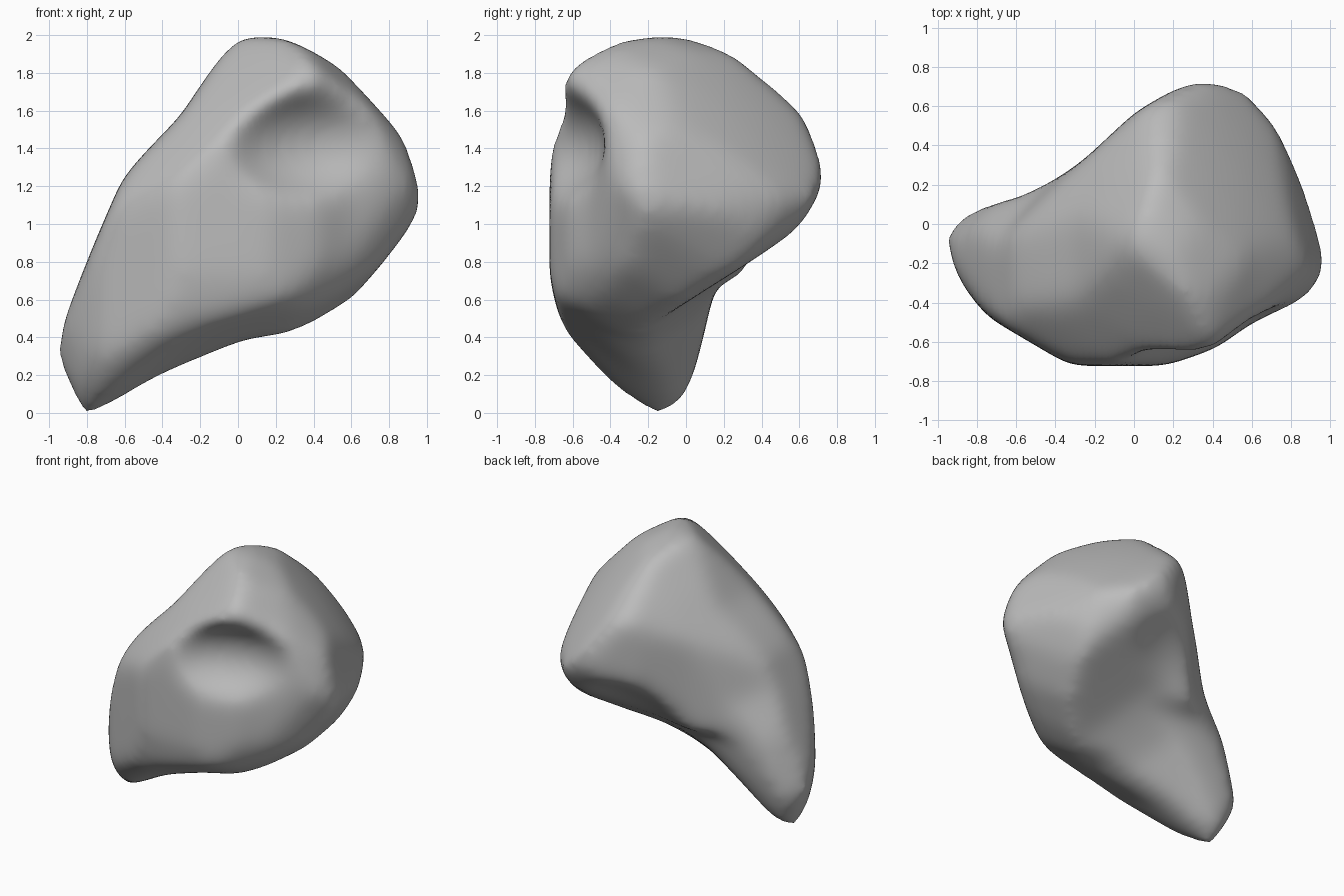
import bpy, bmesh
from math import sin, cos, radians
from mathutils import Vector

if "Cube" in bpy.data.objects:
    bpy.data.objects.remove(bpy.data.objects["Cube"])

CENTRE = Vector((0, 0, 1))
GROW = 1.01       # allowance for wear over the whole outline
SHARPEN = 0.38    # extra allowance at the tight bends


def mesh_object(name, bm):
    """Turn a bmesh into a linked object with outward normals."""
    bmesh.ops.recalc_face_normals(bm, faces=bm.faces)
    mesh = bpy.data.meshes.new(name)
    bm.to_mesh(mesh)
    bm.free()
    obj = bpy.data.objects.new(name, mesh)
    bpy.context.scene.collection.objects.link(obj)
    return obj


def profile_prism(name, turn, tilt, outline):
    """Long prism through the centre, seen end-on from the given turn and tilt."""
    turn, tilt = radians(turn), radians(tilt)
    right = Vector((cos(turn), sin(turn), 0))
    outward = Vector((sin(turn) * cos(tilt), -cos(turn) * cos(tilt), sin(tilt)))
    up = outward.cross(right)
    points = [Vector(p) for p in outline]
    bm = bmesh.new()
    corners = []
    for i, p in enumerate(points):
        middle = (points[i - 1] + points[(i + 1) % len(points)]) / 2
        q = (p + (p - middle) * SHARPEN) * GROW
        corners.append(bm.verts.new(CENTRE + right * q.x + up * q.y - outward * 3))
    cap = bm.faces.new(corners)
    result = bmesh.ops.extrude_face_region(bm, geom=[cap], use_keep_orig=True)
    moved = [g for g in result["geom"] if isinstance(g, bmesh.types.BMVert)]
    bmesh.ops.translate(bm, verts=moved, vec=outward * 6)
    return mesh_object(name, bm)


def ball(name, centre, radii):
    """Ellipsoid used as a cutter."""
    bm = bmesh.new()
    bmesh.ops.create_icosphere(bm, subdivisions=5, radius=1)
    bmesh.ops.scale(bm, verts=bm.verts, vec=radii)
    bmesh.ops.translate(bm, verts=bm.verts, vec=centre)
    return mesh_object(name, bm)


def facing_ball(name, touch, normal, radius):
    """Large ball whose surface passes through a point and faces a direction."""
    centre = Vector(touch) - Vector(normal).normalized() * radius
    return ball(name, centre, (radius, radius, radius))


# Outlines of the stone, measured from its centre
front = [(.05, .99), (.25, .99), (.52, .83), (.85, .47), (.94, .22), (.95, .05), (.87, -.15),
         (.72, -.36), (.45, -.52), (.2, -.59), (0, -.63), (-.4, -.8), (-.7, -.97), (-.8, -1.04),
         (-.9, -.92), (-.95, -.7), (-.9, -.48), (-.75, -.1), (-.61, .21), (-.48, .38),
         (-.3, .58), (-.1, .86)]
side = [(-.3, .99), (-.45, .95), (-.6, .82), (-.69, .65), (-.71, .4), (-.71, -.2), (-.67, -.45),
        (-.6, -.6), (-.4, -.82), (-.15, -1.04), (0, -.88), (.08, -.65), (.18, -.35), (.4, -.23),
        (.6, 0), (.7, .18), (.71, .33), (.6, .57), (.3, .85), (.1, .97), (-.1, .99)]
top = [(-.95, -.1), (-.92, 0), (-.85, .07), (-.6, .14), (-.4, .23), (-.24, .34), (0, .55),
       (.2, .67), (.35, .72), (.5, .71), (.65, .6), (.85, .25), (.95, -.15), (.94, -.27),
       (.88, -.36), (.6, -.5), (.4, -.62), (.1, -.71), (-.3, -.69), (-.7, -.47), (-.9, -.25)]
front_corner = [(.08, .91), (.31, .86), (.52, .72), (.72, .54), (.83, .33), (.86, .14),
                (.82, -.09), (.69, -.31), (.49, -.5), (.25, -.63), (0, -.7), (-.46, -.7),
                (-.75, -.73), (-.85, -.64), (-.9, -.43), (-.88, -.16), (-.82, .09),
                (-.7, .29), (-.56, .42), (-.33, .58), (-.16, .75), (0, .89)]
back_corner = [(0, 1.08), (.13, 1.04), (.3, .92), (.5, .69), (.67, .47), (.8, .22),
               (.87, -.16), (.9, -.53), (.86, -.8), (.78, -.99), (.72, -1), (.61, -.94),
               (.4, -.73), (.18, -.52), (0, -.4), (-.18, -.31), (-.45, -.23), (-.72, -.15),
               (-.82, -.05), (-.86, .1), (-.79, .33), (-.63, .68), (-.29, .97)]
low_corner = [(.06, .93), (-.25, .92), (-.54, .82), (-.78, .61), (-.89, .32), (-.86, .15),
              (-.76, -.19), (-.65, -.43), (-.57, -.52), (-.3, -.71), (0, -.93), (.21, -1.05),
              (.52, -1.17), (.6, -1.05), (.68, -.9), (.68, -.8), (.6, -.43), (.48, -.09),
              (.4, .39), (.33, .69), (.22, .86)]

# Rough block, trimmed by every other outline
rough = profile_prism("rough_block", 0, 0, front)
trims = [profile_prism("side_trim", 90, 0, side),
         profile_prism("top_trim", 0, 90, top),
         profile_prism("front_corner_trim", 30, 30, front_corner),
         profile_prism("back_corner_trim", 210, 30, back_corner),
         profile_prism("low_corner_trim", 140, -20, low_corner),
         # Broad faces sloping away from the top ridge
         facing_ball("left_slope_trim", (.5, .3, 1.6), (.95, .75, 1), 3),
         facing_ball("right_slope_trim", (-.18, .18, 1.64), (-1, .6, .8), 8),
         facing_ball("front_slope_trim", (-.05, -.5, 1.68), (-.5, -.6, .7), 4)]

# Shallow hollows in the upper front and under the back
hollows = [ball("front_hollow", (.6, -1.12, 1.42), (.8, .7, .42)),
           ball("back_hollow", (0, 1.15, .32), (.96, .96, .96))]

for cutter in trims + hollows:
    cutter.hide_render = True
    cut = rough.modifiers.new(cutter.name, 'BOOLEAN')
    cut.operation = 'DIFFERENCE' if cutter in hollows else 'INTERSECT'
    cut.solver = 'EXACT'
    cut.object = cutter

# Even skin, worn smooth
remesh = rough.modifiers.new("skin", 'REMESH')
remesh.mode = 'VOXEL'
remesh.voxel_size = 0.03
wear = rough.modifiers.new("wear", 'SMOOTH')
wear.factor = 0.5
wear.iterations = 60

depsgraph = bpy.context.evaluated_depsgraph_get()
mesh = bpy.data.meshes.new_from_object(rough.evaluated_get(depsgraph))
stone = bpy.data.objects.new("smooth_stone", mesh)
bpy.context.scene.collection.objects.link(stone)
for helper in trims + hollows + [rough]:
    bpy.data.objects.remove(helper)

# Plain grey stone
grey = bpy.data.materials.new("stone_grey")
grey.use_nodes = True
colour = (0.5, 0.5, 0.5, 1)
grey.diffuse_color = colour
grey.node_tree.nodes["Principled BSDF"].inputs["Base Color"].default_value = colour
mesh.materials.clear()
mesh.materials.append(grey)
for face in mesh.polygons:
    face.use_smooth = True
    face.material_index = 0
